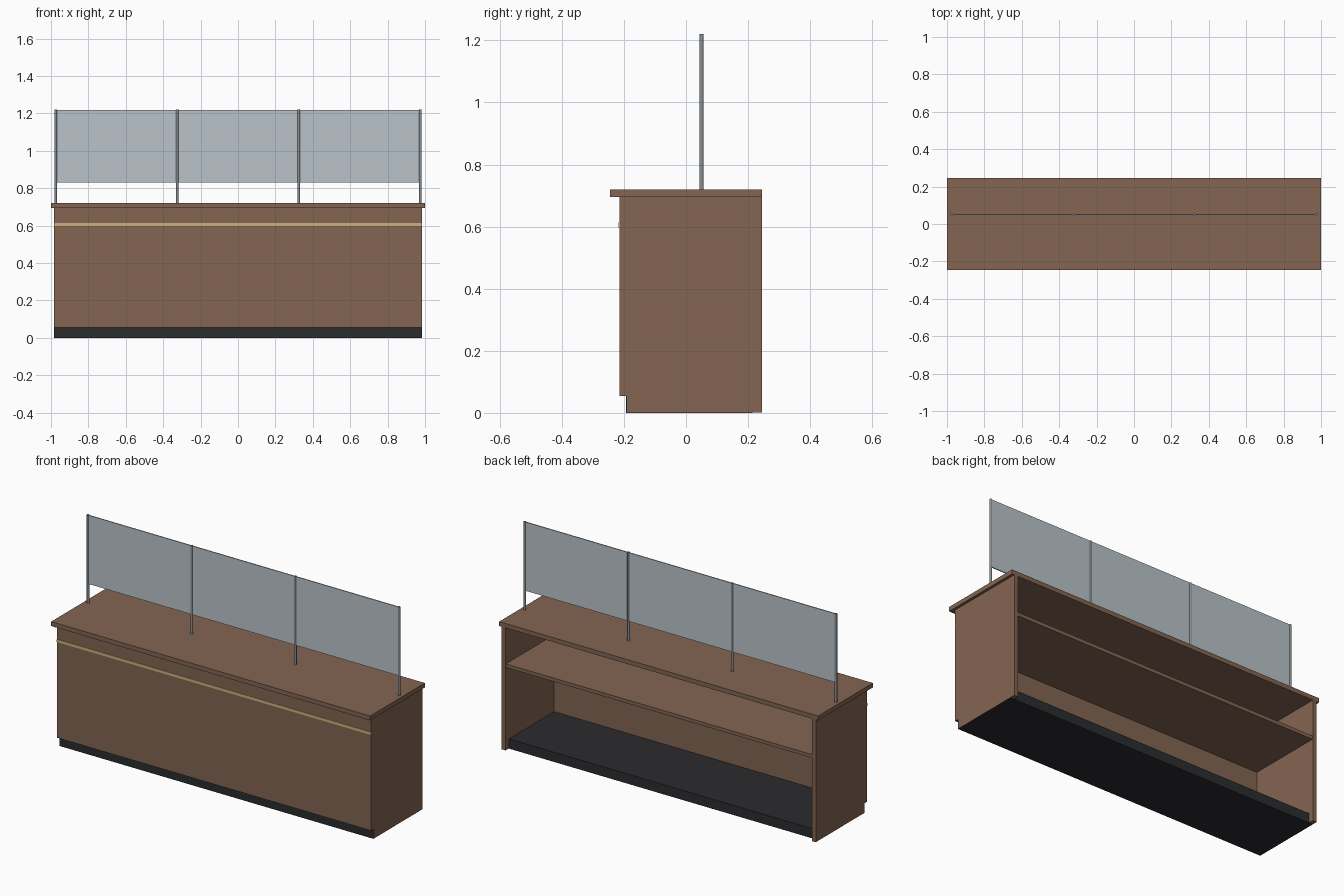
import bpy
import bmesh

cube = bpy.data.objects.get("Cube")
if cube:
    bpy.data.objects.remove(cube, do_unlink=True)


def material(name, rgb):
    mat = bpy.data.materials.new(name)
    mat.use_nodes = True
    mat.diffuse_color = (*rgb, 1)
    mat.node_tree.nodes["Principled BSDF"].inputs["Base Color"].default_value = (*rgb, 1)
    return mat


wood = material("brown_wood", (0.227, 0.13, 0.084))
dark = material("dark_plinth", (0.024, 0.025, 0.028))
brass = material("pale_brass", (0.58, 0.45, 0.2))
steel = material("grey_steel", (0.24, 0.27, 0.29))
glass = material("pale_glass", (0.49, 0.55, 0.59))


def finish(name, bm, mat):
    bmesh.ops.recalc_face_normals(bm, faces=bm.faces)
    mesh = bpy.data.meshes.new(name)
    bm.to_mesh(mesh)
    bm.free()
    mesh.materials.append(mat)
    obj = bpy.data.objects.new(name, mesh)
    bpy.context.collection.objects.link(obj)
    return obj


def box(name, x, y, z, mat):
    """Box from (low, high) pairs on each axis."""
    bm = bmesh.new()
    bmesh.ops.create_cube(bm, size=1)
    for v in bm.verts:
        v.co = [pair[0] if c < 0 else pair[1] for c, pair in zip(v.co, (x, y, z))]
    return finish(name, bm, mat)


def extruded_profile(name, points, x0, x1, mat):
    """Extrude a (y, z) outline along x."""
    bm = bmesh.new()
    face = bm.faces.new([bm.verts.new((x0, y, z)) for y, z in points])
    moved = bmesh.ops.extrude_face_region(bm, geom=[face])["geom"]
    verts = [g for g in moved if isinstance(g, bmesh.types.BMVert)]
    bmesh.ops.translate(bm, verts=verts, vec=(x1 - x0, 0, 0))
    return finish(name, bm, mat)


HALF, BOARD = 0.985, 0.025
INNER = HALF - BOARD
FRONT, BACK = -0.215, 0.245
TOE_Y, TOE_Z = FRONT + BOARD, 0.055
UNDER, TOP = 0.695, 0.72

# Cabinet: end panels with a toe notch, front panel, shelf and counter top
outline = [(TOE_Y, 0.001), (BACK, 0.001), (BACK, UNDER),
           (FRONT, UNDER), (FRONT, TOE_Z), (TOE_Y, TOE_Z)]
for side, sign in (("left", 1), ("right", -1)):
    extruded_profile(side + "_end_panel", outline, sign * INNER, sign * HALF, wood)
box("front_panel", (-INNER, INNER), (FRONT, TOE_Y), (TOE_Z, UNDER), wood)
box("shelf", (-INNER, INNER), (TOE_Y, BACK - 0.003), (0.47, 0.49), wood)
box("counter_top", (-1, 1), (-BACK, BACK), (UNDER, TOP), wood)

# Plinth and front trim
box("plinth", (-HALF + 0.001, HALF - 0.001), (TOE_Y - 0.003, 0.215), (0, TOE_Z), dark)
box("front_trim", (-HALF, HALF), (FRONT - 0.002, FRONT + 0.002), (0.598, 0.613), brass)

# Screen: posts with panes between them
SCREEN_Y, SCREEN_TOP, RADIUS = 0.05, 1.22, 0.007
post_x = [-0.975, -0.325, 0.325, 0.975]
for i, x in enumerate(post_x):
    bpy.ops.mesh.primitive_cylinder_add(
        vertices=16, radius=RADIUS, depth=SCREEN_TOP - TOP,
        location=(x, SCREEN_Y, (SCREEN_TOP + TOP) / 2))
    post = bpy.context.object
    post.name = f"screen_post_{i + 1}"
    post.data.materials.append(steel)
    bpy.ops.object.shade_smooth_by_angle()
for i, (a, b) in enumerate(zip(post_x, post_x[1:])):
    box(f"screen_pane_{i + 1}", (a, b), (SCREEN_Y - 0.003, SCREEN_Y + 0.003),
        (0.83, SCREEN_TOP - 0.001), glass)
